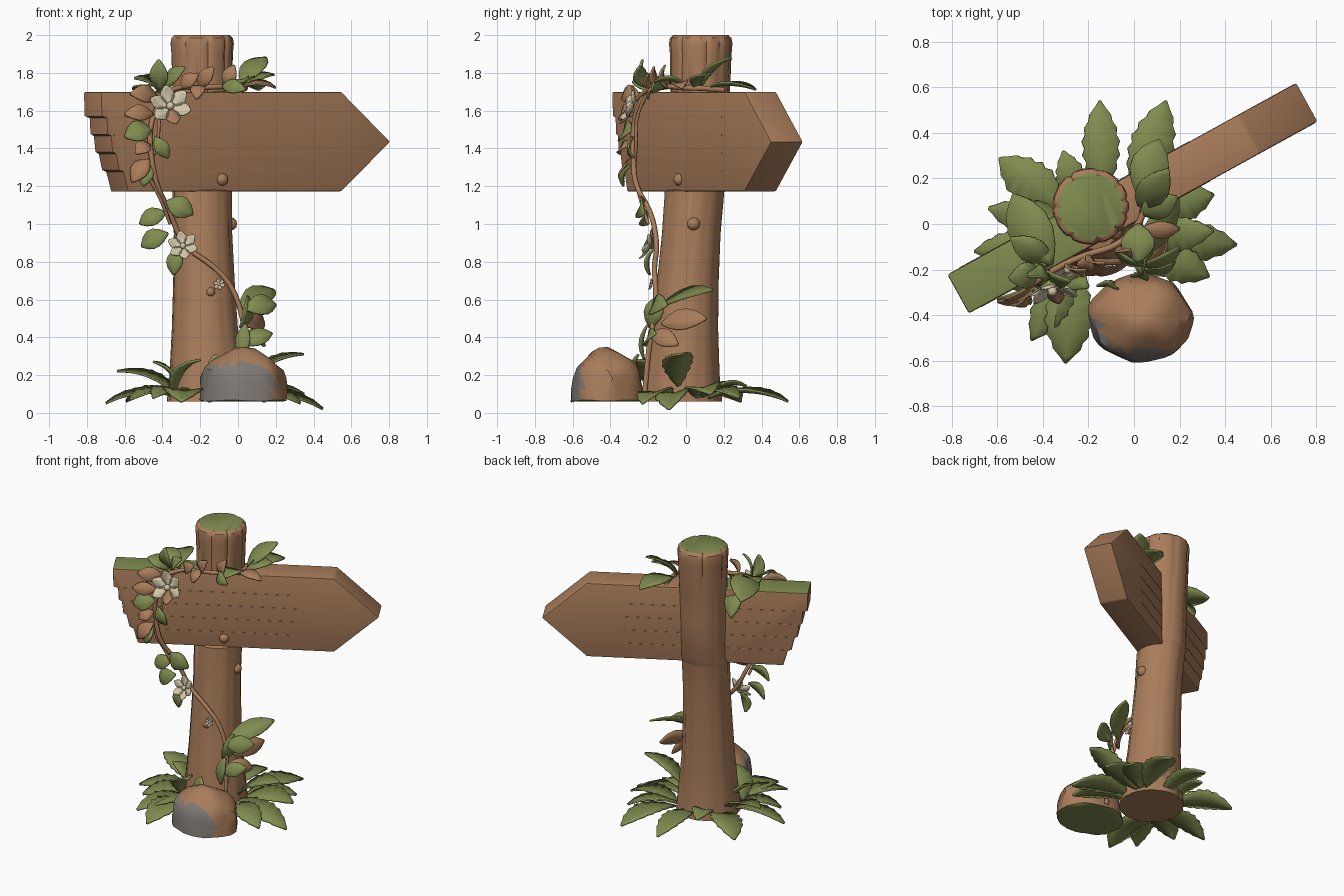
import bpy, bmesh, math
from mathutils import Vector, Matrix, noise


def material(name, rgb):
    m = bpy.data.materials.new(name)
    m.diffuse_color = (*rgb, 1)
    return m


BROWN = material("brown_wood", (0.40, 0.205, 0.103))
GREEN = material("leaf_green", (0.215, 0.26, 0.078))
GREY = material("stone_grey", (0.215, 0.195, 0.175))
CREAM = material("petal_cream", (0.66, 0.58, 0.40))
MATS = [BROWN, GREEN, GREY, CREAM]


def finish(bm, name, angle=None):
    me = bpy.data.meshes.new(name)
    bm.to_mesh(me)
    bm.free()
    ob = bpy.data.objects.new(name, me)
    bpy.context.collection.objects.link(ob)
    for m in MATS:
        me.materials.append(m)
    if angle:
        bpy.ops.object.select_all(action='DESELECT')
        ob.select_set(True)
        bpy.context.view_layer.objects.active = ob
        bpy.ops.object.shade_smooth_by_angle(angle=math.radians(angle))
    return ob


ANGLE = math.radians(28.8)
TURN = Matrix.Rotation(ANGLE, 4, 'Z')

# Post: lofted, slightly leaning trunk with bark grooves and a mossy cut top, notched for the board
RINGS = [(0.06, -0.165, -0.02, 0.212), (0.20, -0.165, -0.02, 0.198), (0.45, -0.175, -0.005, 0.175),
         (0.70, -0.18, 0.01, 0.163), (0.95, -0.185, 0.028, 0.155), (1.175, -0.19, 0.045, 0.158),
         (1.19, -0.19, 0.048, 0.158), (1.21, -0.19, 0.065, 0.152), (1.5, -0.19, 0.068, 0.155),
         (1.685, -0.19, 0.073, 0.158), (1.70, -0.19, 0.075, 0.158), (1.90, -0.19, 0.078, 0.163),
         (1.955, -0.19, 0.078, 0.168), (1.985, -0.19, 0.078, 0.163), (2.00, -0.19, 0.078, 0.145)]
N = 64
bm = bmesh.new()
rows = []
for z, cx, cy, r in RINGS:
    row = []
    for i in range(N):
        a = math.tau * i / N
        groove = max(0, math.sin(11 * a + 1.5 * math.sin(2.5 * z) + 2 * math.sin(2 * a))) ** 10
        rr = r * (1 - (0.06 if z > 1.85 else 0.035) * groove)
        p = TURN.inverted() @ Vector((cx + rr * math.cos(a), cy + rr * math.sin(a), z))
        if 1.18 < z < 1.69:
            p.y = max(p.y, 0.05)
        row.append(bm.verts.new(TURN @ p))
    rows.append(row)
for lo, hi in zip(rows, rows[1:]):
    for i in range(N):
        j = (i + 1) % N
        bm.faces.new((lo[i], lo[j], hi[j], hi[i]))
bm.faces.new(rows[0][::-1])
bm.faces.new(rows[-1]).material_index = 1
finish(bm, "post", 40)

# Arrow board: extruded outline, pointed on the right, stepped plank ends on the left
outline = [(-0.66, 1.172), (0.63, 1.172), (0.926, 1.435), (0.63, 1.70), (-0.825, 1.70),
           (-0.82, 1.57), (-0.79, 1.56), (-0.785, 1.475), (-0.765, 1.465), (-0.755, 1.38),
           (-0.735, 1.37), (-0.715, 1.285), (-0.69, 1.275)]
bm = bmesh.new()
front = [bm.verts.new((u, 0.005, z)) for u, z in outline]
back = [bm.verts.new((u, 0.2, z)) for u, z in outline]
bm.faces.new(front)
bm.faces.new(back[::-1])
for i in range(len(front)):
    j = (i + 1) % len(front)
    bm.faces.new((front[j], front[i], back[i], back[j]))
bmesh.ops.recalc_face_normals(bm, faces=bm.faces)
rim = [e for e in bm.edges if abs(e.verts[0].co.y - e.verts[1].co.y) < 0.01
       or e.verts[0].co.x > 0 or e.verts[0].co.z > 1.69]
bmesh.ops.bevel(bm, geom=rim, offset=0.012, segments=2, profile=0.6, affect='EDGES', clamp_overlap=True)
bmesh.ops.bisect_plane(bm, geom=bm.verts[:] + bm.edges[:] + bm.faces[:],
                       plane_co=(-0.25, 0, 0), plane_no=(1, 0, 0))
bm.normal_update()
for f in bm.faces:  # moss on the left part of the top edge
    c = f.calc_center_median()
    if f.normal.z > 0.85 and c.z > 1.68 and c.x < -0.25:
        f.material_index = 1
bm.transform(TURN)
finish(bm, "arrow_board", 25)

# Plank joints: shallow raised lines on both broad faces of the left end
for i, (z, u) in enumerate([(1.28, -0.68), (1.375, -0.72), (1.47, -0.76), (1.565, -0.78)]):
    bm = bmesh.new()
    bmesh.ops.create_cube(bm, size=1, matrix=TURN @ Matrix.Translation((u / 2 + 0.2, 0.1025, z)) @
                          Matrix.Diagonal((0.4 - u - 0.03, 0.199, 0.006, 1)))
    finish(bm, f"plank_joint_{i + 1}")

# Knots: low bumps on the board and post
for i, (p, s) in enumerate([((-0.085, -0.035, 1.235), 0.034), ((-0.04, 0.04, 1.0), 0.036),
                            ((-0.145, -0.15, 0.64), 0.025)]):
    bm = bmesh.new()
    bmesh.ops.create_icosphere(bm, subdivisions=2, radius=s)
    bm.transform(Matrix.Translation(p))
    finish(bm, f"knot_{i + 1}", 60)

# Rock: softly faceted boulder, grey on the front left, flat underside
bm = bmesh.new()
bmesh.ops.create_icosphere(bm, subdivisions=3, radius=1)
CUTS = [Vector(c).normalized() for c in [(-1, -0.3, 0.1), (-0.5, -1, 0.1), (0.35, -1, 0.15), (1, -0.35, 0.2),
        (0.9, 0.5, 0.1), (0, 1, 0.2), (-0.8, 0.7, 0.2), (-0.6, -0.3, 0.9), (0.15, -0.7, 0.8),
        (0.65, 0.1, 0.8), (-0.1, 0.5, 0.9)]]
for v in bm.verts:
    for c in CUTS:
        v.co -= c * max(0, v.co.dot(c) - 0.90)
    x, y, z = v.co * (1 + 0.04 * noise.noise(v.co * 2))
    v.co = (0.03 + 0.24 * x, -0.415 + 0.20 * y, max(0.06, 0.125 + 0.225 * z))
bmesh.ops.remove_doubles(bm, verts=bm.verts[:], dist=0.002)
bm.normal_update()
for f in bm.faces:
    n, c = f.normal, f.calc_center_median()
    if n.z < -0.7:
        f.material_index = 1
    elif n.dot(Vector((-0.5, -0.85, -0.3))) > 0.25 and c.z < 0.255 + 0.1 * min(0, 0.05 - c.x):
        f.material_index = 2
finish(bm, "rock", 35)


# Leaf blade: folded strip from base to tip, bowed along its normal, optional toothed edge
def leaf(bm, base, tip, nrm, w, bow=0.03, mat=1, teeth=0.0, n=10):
    b, d = Vector(base), Vector(tip) - Vector(base)
    side = d.cross(Vector(nrm)).normalized()
    up = side.cross(d).normalized()
    rows = []
    for i in range(n + 1):
        s = i / n
        h = max(0.006, w / 2 * math.sin(math.pi * s ** 1.05) ** 0.75 if 0 < i < n else 0)
        h *= 1 - teeth * (i % 2)
        c = b + d * s + up * bow * 4 * s * (1 - s)
        lift = up * h * 0.2
        rows.append([bm.verts.new(p) for p in (c - side * h + lift, c, c + side * h + lift)])
    for lo, hi in zip(rows, rows[1:]):
        for j in (0, 1):
            bm.faces.new((lo[j], lo[j + 1], hi[j + 1], hi[j])).material_index = mat


def thicken(ob, t):
    m = ob.modifiers.new("thickness", 'SOLIDIFY')
    m.thickness, m.offset = t, 0


# Ground leaves: toothed rosette around the post foot
GROUND = [((-0.14, 0.12, 0.08), (-0.15, 0.54, 0.06), 0.17), ((0.0, 0.12, 0.08), (0.14, 0.54, 0.06), 0.20),
          ((-0.24, 0.10, 0.08), (-0.31, 0.32, 0.14), 0.14), ((-0.28, 0.06, 0.08), (-0.59, 0.29, 0.06), 0.21),
          ((-0.30, 0.0, 0.08), (-0.64, 0.07, 0.22), 0.17), ((-0.30, -0.06, 0.08), (-0.70, -0.12, 0.05), 0.16),
          ((-0.30, -0.12, 0.08), (-0.57, -0.27, 0.07), 0.18), ((-0.27, -0.18, 0.08), (-0.30, -0.61, 0.06), 0.22),
          ((-0.26, -0.16, 0.08), (-0.45, -0.51, 0.08), 0.17), ((0.0, -0.04, 0.09), (0.45, -0.09, 0.02), 0.19),
          ((0.02, -0.08, 0.08), (0.33, -0.23, 0.05), 0.18), ((0.02, 0.06, 0.08), (0.35, 0.13, 0.10), 0.19),
          ((0.03, -0.04, 0.14), (0.35, -0.03, 0.31), 0.17), ((0.0, 0.08, 0.08), (0.27, 0.28, 0.08), 0.16),
          ((-0.34, -0.16, 0.10), (-0.20, -0.28, 0.28), 0.16), ((-0.33, -0.06, 0.1), (-0.45, -0.1, 0.27), 0.13)]
bm = bmesh.new()
for b, t, w in GROUND:
    leaf(bm, b, t, (0, -0.15, 1), w, 0.04, 1, 0.14, 14)
thicken(finish(bm, "ground_leaves", 50), 0.012)


# Vines: thin stems winding up the post and over the board
def stem(name, pts, r):
    cu = bpy.data.curves.new(name, 'CURVE')
    cu.dimensions = '3D'
    cu.bevel_depth, cu.bevel_resolution, cu.resolution_u = r, 2, 5
    sp = cu.splines.new('NURBS')
    sp.points.add(len(pts) - 1)
    for p, co in zip(sp.points, pts):
        p.co = (*co, 1)
    sp.use_endpoint_u, sp.order_u = True, 3
    cu.materials.append(BROWN)
    bpy.context.collection.objects.link(bpy.data.objects.new(name, cu))


stem("main_vine", [(0.05, -0.22, 0.08), (0.05, -0.20, 0.35), (0.02, -0.16, 0.53), (-0.03, -0.16, 0.67),
                   (-0.13, -0.17, 0.78), (-0.29, -0.15, 0.88), (-0.36, -0.18, 1.06), (-0.43, -0.27, 1.20),
                   (-0.46, -0.28, 1.35), (-0.47, -0.28, 1.52), (-0.41, -0.25, 1.65), (-0.38, -0.19, 1.72)], 0.014)
stem("top_vine", [(-0.44, -0.26, 1.66), (-0.34, -0.19, 1.73), (-0.2, -0.13, 1.72), (-0.08, -0.10, 1.73),
                  (0.02, -0.01, 1.72), (0.05, 0.08, 1.72), (0.02, 0.2, 1.71)], 0.014)
stem("hanging_vine", [(-0.37, -0.2, 1.7), (-0.42, -0.27, 1.58), (-0.42, -0.26, 1.42), (-0.49, -0.28, 1.28),
                      (-0.40, -0.24, 1.12), (-0.36, -0.2, 1.0)], 0.009)

# Vine leaves, grouped by position: base, tip, facing, width, colour
UP, FRONT, SIDE = (-0.1, -0.3, 1), (-0.2, -1, 0.35), (1, -0.3, 0.4)
LOWER = [((0.01, -0.15, 0.55), (0.19, 0.14, 0.65), (0.3, -0.7, 1), 0.14, 1), ((0.02, -0.13, 0.47), (0.13, 0.11, 0.50), SIDE, 0.12, 0),
         ((0.04, -0.18, 0.42), (0.14, -0.04, 0.36), SIDE, 0.10, 0), ((0.01, -0.19, 0.45), (0.05, -0.13, 0.62), SIDE, 0.11, 1),
         ((-0.1, -0.25, 0.18), (-0.12, -0.25, 0.31), FRONT, 0.1, 1), ((0.02, -0.2, 0.36), (0.18, -0.16, 0.42), FRONT, 0.10, 1),
         ((0.03, -0.18, 0.55), (0.20, -0.10, 0.57), FRONT, 0.12, 1), ((0.02, -0.22, 0.28), (0.04, -0.2, 0.47), FRONT, 0.08, 1)]
MIDDLE = [((-0.38, -0.22, 1.12), (-0.24, -0.22, 1.05), FRONT, 0.12, 1), ((-0.38, -0.2, 1.06), (-0.52, -0.2, 1.0), FRONT, 0.10, 1),
          ((-0.37, -0.18, 0.95), (-0.51, -0.16, 0.88), FRONT, 0.11, 1), ((-0.32, -0.17, 0.87), (-0.34, -0.19, 0.73), FRONT, 0.09, 1),
          ((-0.46, -0.28, 1.50), (-0.60, -0.33, 1.46), FRONT, 0.12, 1), ((-0.45, -0.28, 1.58), (-0.60, -0.34, 1.58), FRONT, 0.09, 0),
          ((-0.47, -0.29, 1.34), (-0.56, -0.33, 1.22), FRONT, 0.10, 0), ((-0.44, -0.28, 1.46), (-0.37, -0.28, 1.35), FRONT, 0.08, 1),
          ((-0.47, -0.29, 1.42), (-0.54, -0.35, 1.37), FRONT, 0.09, 0), ((-0.47, -0.29, 1.31), (-0.50, -0.33, 1.20), FRONT, 0.09, 1)]
TOP = [((-0.42, -0.2, 1.70), (-0.55, -0.24, 1.77), UP, 0.12, 1), ((-0.41, -0.18, 1.71), (-0.42, -0.23, 1.87), FRONT, 0.10, 1),
       ((-0.38, -0.2, 1.72), (-0.28, -0.25, 1.83), (-0.4, -0.8, 0.6), 0.09, 1), ((-0.36, -0.18, 1.73), (-0.53, 0.13, 1.70), UP, 0.20, 1),
       ((-0.38, -0.08, 1.72), (-0.43, 0.10, 1.54), (0, 1, 0.6), 0.13, 1), ((0.02, 0.08, 1.73), (0.15, 0.24, 1.88), (-0.3, -0.7, 0.8), 0.14, 1),
       ((0.02, 0.12, 1.72), (0.11, 0.37, 1.71), UP, 0.17, 1), ((0.02, 0.0, 1.73), (0.02, -0.17, 1.75), UP, 0.15, 1)]
CREST = [((0.03, -0.02, 1.73), (0.20, -0.02, 1.72), UP, 0.08, 0), ((-0.08, -0.1, 1.73), (0.04, -0.18, 1.71), FRONT, 0.08, 1),
         ((-0.06, -0.1, 1.72), (-0.02, -0.11, 1.84), FRONT, 0.08, 0), ((-0.2, -0.13, 1.72), (-0.13, -0.17, 1.83), FRONT, 0.08, 0),
         ((-0.2, -0.13, 1.73), (-0.22, -0.2, 1.66), FRONT, 0.08, 0), ((-0.3, -0.17, 1.72), (-0.21, -0.2, 1.79), FRONT, 0.08, 0),
         ((0.03, 0.05, 1.72), (0.19, 0.12, 1.79), UP, 0.12, 1), ((-0.43, -0.24, 1.67), (-0.57, -0.33, 1.69), FRONT, 0.10, 0),
         ((-0.36, -0.15, 1.71), (-0.54, -0.06, 1.77), UP, 0.12, 1)]
for name, group in (("lower_vine_leaves", LOWER), ("middle_vine_leaves", MIDDLE), ("top_leaves", TOP), ("crest_leaves", CREST)):
    bm = bmesh.new()
    for b, t, n, w, m in group:
        leaf(bm, b, t, n, w, 0.02, m, 0.04)
    thicken(finish(bm, name, 50), 0.01)

# Flowers: cream petals around a small centre, facing forward
for i, (c, r, facing) in enumerate([((-0.36, -0.28, 1.62), 0.11, (0.1, -1, 0.35)), ((-0.29, -0.19, 0.88), 0.08, (-0.1, -1, 0.4)),
                                    ((-0.10, -0.18, 0.68), 0.03, (0, -1, 0.2))]):
    bm = bmesh.new()
    c, f = Vector(c), Vector(facing).normalized()
    a = f.cross(Vector((0, 0, 1))).normalized()
    b = a.cross(f)
    for k in range(6):
        t = math.tau * (k + 0.3) / 6
        out = a * math.cos(t) + b * math.sin(t)
        leaf(bm, c + out * r * 0.1, c + out * r + f * r * 0.35, f, r * 0.7, -0.1 * r, 0 if i == 0 and k == 4 else 3, 0, 6)
    ball = bmesh.ops.create_icosphere(bm, subdivisions=1, radius=r * 0.2, matrix=Matrix.Translation(c + f * r * 0.15))
    for face in {fc for v in ball["verts"] for fc in v.link_faces}:
        face.material_index = 3
    thicken(finish(bm, f"flower_{i + 1}", 50), 0.006)
